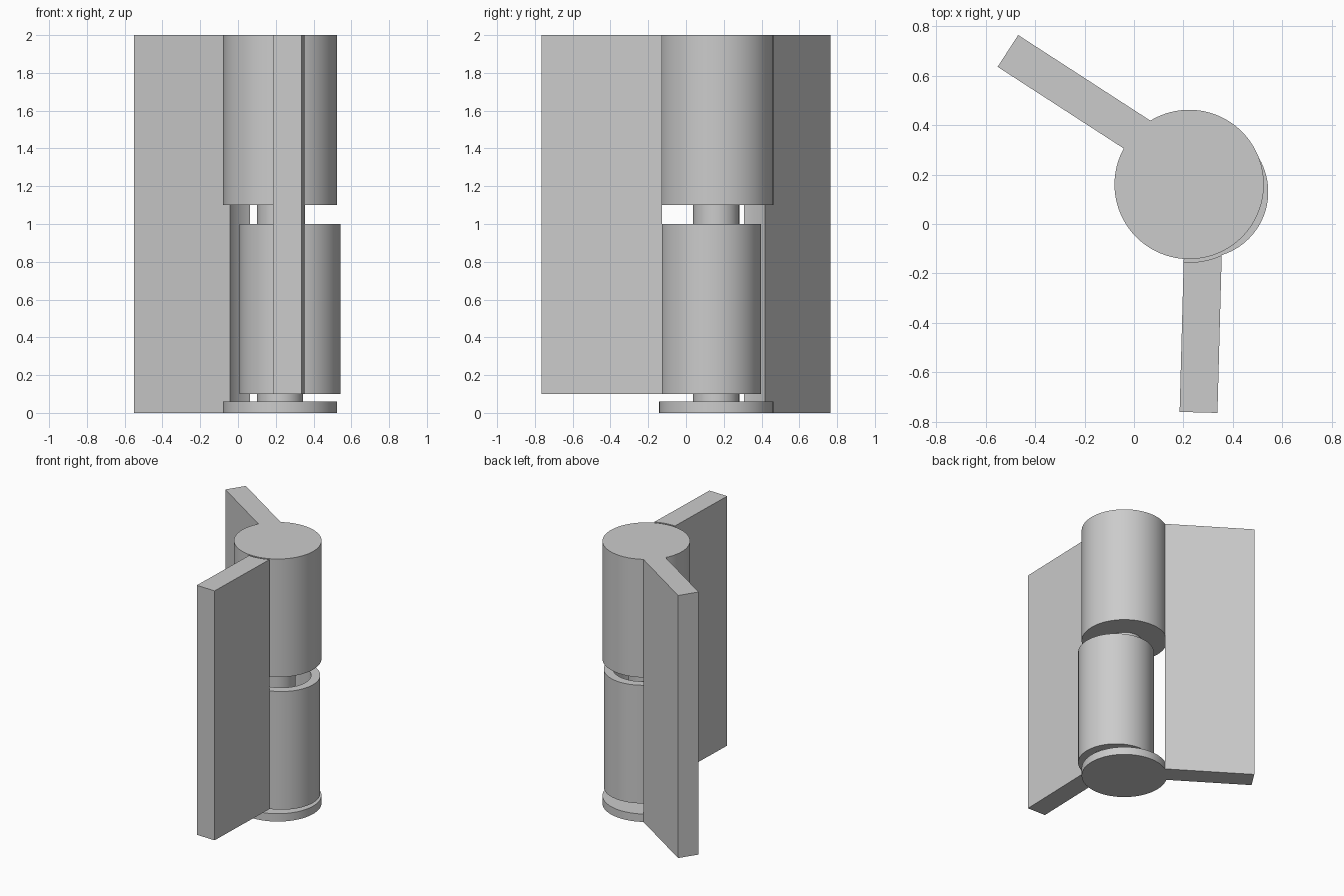
import bpy, math
from mathutils import Vector

cube = bpy.data.objects.get("Cube")
if cube:
    bpy.data.objects.remove(cube, do_unlink=True)

steel = bpy.data.materials.new("grey steel")
steel.use_nodes = True
steel.diffuse_color = (0.6, 0.6, 0.6, 1)
steel.node_tree.nodes["Principled BSDF"].inputs["Base Color"].default_value = (0.6, 0.6, 0.6, 1)

PIN = Vector((0.223, 0.16))       # axis of pin, upper barrel and foot disc
SLEEVE = Vector((0.275, 0.13))    # axis of the lower sleeve
THICK = 0.153


def cylinder(name, centre, radius, z0, z1):
    bpy.ops.mesh.primitive_cylinder_add(vertices=96, radius=radius, depth=z1 - z0,
                                        location=(*centre, (z0 + z1) / 2))
    return finish(name)


def plate(name, root, tip, z0, z1):
    """Upright plate whose middle line runs from root to tip."""
    line = tip - root
    mid = (root + tip) / 2
    bpy.ops.mesh.primitive_cube_add(size=1, location=(*mid, (z0 + z1) / 2),
                                    rotation=(0, 0, math.atan2(line.y, line.x)))
    bpy.context.object.scale = (line.length, THICK, z1 - z0)
    return finish(name)


def finish(name):
    ob = bpy.context.object
    ob.name = name
    ob.data.name = name
    ob.data.materials.append(steel)
    bpy.ops.object.transform_apply(location=True, rotation=True, scale=True)
    return ob


def combine(target, tool, operation):
    """Apply a boolean and discard the tool."""
    tool.hide_render = True
    mod = target.modifiers.new("boolean", "BOOLEAN")
    mod.operation = operation
    mod.solver = "EXACT"
    mod.object = tool
    bpy.ops.object.select_all(action="DESELECT")
    target.select_set(True)
    bpy.context.view_layer.objects.active = target
    bpy.ops.object.modifier_apply(modifier=mod.name)
    bpy.data.objects.remove(tool, do_unlink=True)


def smooth(ob):
    bpy.ops.object.select_all(action="DESELECT")
    ob.select_set(True)
    bpy.context.view_layer.objects.active = ob
    bpy.ops.object.shade_smooth_by_angle(angle=math.radians(30))


# Full-height leaf, hollowed beside the sleeve, joined to upper barrel and foot
fixed = plate("fixed_leaf_and_barrel", Vector((0.10, 0.305)), Vector((-0.51, 0.70)) + Vector((0, 0)), 0, 2)
combine(fixed, cylinder("cutter", PIN, 0.304, 0.06, 1.1), "DIFFERENCE")
combine(fixed, cylinder("barrel", PIN, 0.302, 1.1, 2), "UNION")
combine(fixed, cylinder("foot", PIN, 0.302, 0, 0.06), "UNION")
smooth(fixed)

# Hinge pin between foot and upper barrel
smooth(cylinder("hinge_pin", PIN, 0.122, 0.03, 1.15))

# Swinging leaf, cleared around the upper barrel, joined to the hollow sleeve
swing = plate("swinging_leaf_and_sleeve", Vector((0.280, -0.06)), Vector((0.261, -0.762)), 0.1, 2)
combine(swing, cylinder("cutter", PIN, 0.315, 1.0, 2.1), "DIFFERENCE")
combine(swing, cylinder("sleeve", SLEEVE, 0.268, 0.1, 1.0), "UNION")
combine(swing, cylinder("bore", SLEEVE, 0.205, 0, 1.0 + 0.05), "DIFFERENCE")
smooth(swing)
